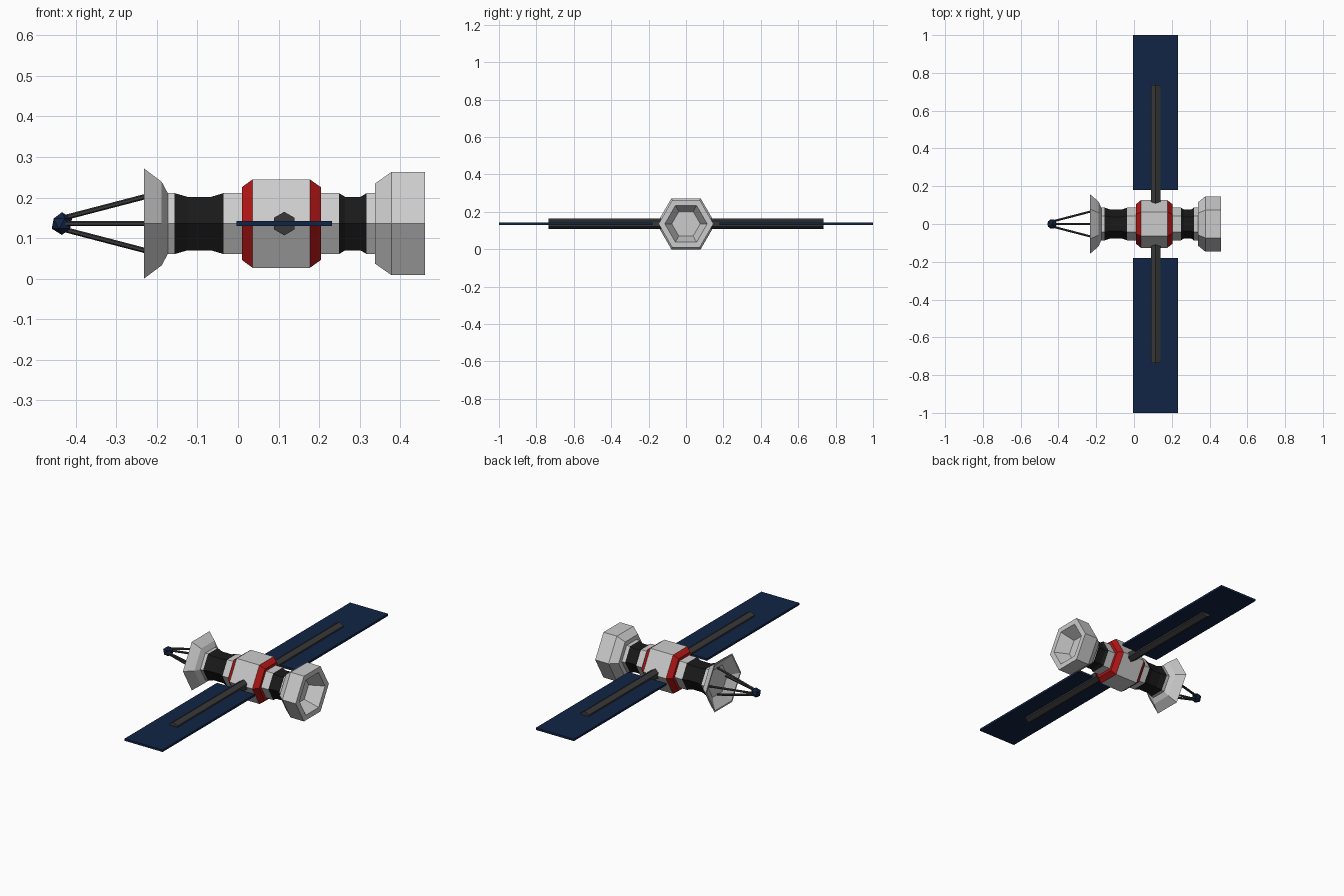
import bpy, bmesh
from math import cos, sin, pi
from mathutils import Vector

if "Cube" in bpy.data.objects:
    bpy.data.objects.remove(bpy.data.objects["Cube"])

CZ = 0.136  # height of the long axis


def mat(name, rgb):
    m = bpy.data.materials.new(name)
    m.diffuse_color = (*rgb, 1)
    m.use_nodes = True
    m.node_tree.nodes["Principled BSDF"].inputs["Base Color"].default_value = m.diffuse_color
    return m


GREY = mat("light_grey", (0.6, 0.6, 0.6))
BLACK = mat("black", (0.01, 0.01, 0.01))
DARK = mat("dark_grey", (0.04, 0.04, 0.04))
RED = mat("red", (0.45, 0.008, 0.008))
NAVY = mat("navy", (0.006, 0.018, 0.06))


def finish(name, bm, material):
    bmesh.ops.recalc_face_normals(bm, faces=bm.faces)
    me = bpy.data.meshes.new(name)
    bm.to_mesh(me)
    bm.free()
    me.materials.append(material)
    ob = bpy.data.objects.new(name, me)
    bpy.context.collection.objects.link(ob)
    return ob


def hex_lathe(name, profile, material):
    """Six-sided turning about the x axis; profile is (x, apothem)."""
    bm = bmesh.new()
    rings = []
    for x, a in profile:
        r = a / cos(pi / 6)
        rings.append([bm.verts.new((x, r * cos(k * pi / 3), CZ + r * sin(k * pi / 3)))
                      for k in range(6)])
    for p, q in zip(rings, rings[1:]):
        for k in range(6):
            bm.faces.new((p[k], p[(k + 1) % 6], q[(k + 1) % 6], q[k]))
    bm.faces.new(rings[0])
    bm.faces.new(rings[-1])
    return finish(name, bm, material)


def rod(name, a, b, r, material):
    """Hexagonal rod between two points."""
    a, b = Vector(a), Vector(b)
    bm = bmesh.new()
    bmesh.ops.create_cone(bm, cap_ends=True, segments=6, radius1=r, radius2=r,
                          depth=(b - a).length)
    ob = finish(name, bm, material)
    ob.location = (a + b) / 2
    ob.rotation_mode = 'QUATERNION'
    ob.rotation_quaternion = (b - a).to_track_quat('Z', 'Y')
    return ob


# Hull sections, front dish to rear nozzle
hex_lathe("dish", [(-.173, .075), (-.188, .103), (-.232, .136),
                   (-.232, .128), (-.195, .075)], GREY)
hex_lathe("dish_collar", [(-.18, .075), (-.156, .075)], GREY)
hex_lathe("front_bellows", [(-.156, .075), (-.125, .066), (-.066, .066), (-.036, .075)], BLACK)
hex_lathe("front_collar", [(-.036, .075), (.012, .075)], GREY)
hex_lathe("front_red_band", [(.010, .075), (.010, .090), (.036, .109)], RED)
hex_lathe("main_body", [(.036, .109), (.177, .109)], GREY)
hex_lathe("rear_red_band", [(.177, .109), (.204, .090), (.204, .075)], RED)
hex_lathe("rear_collar", [(.202, .075), (.249, .075)], GREY)
hex_lathe("rear_bellows", [(.249, .075), (.264, .066), (.302, .066), (.317, .075)], BLACK)
hex_lathe("nozzle_collar", [(.317, .075), (.345, .075)], GREY)
hex_lathe("nozzle", [(.338, .075), (.338, .099), (.378, .127), (.461, .127),
                     (.461, .098), (.385, .066)], GREY)

# Antenna struts and tip
for k in range(4):
    dy, dz = cos(k * pi / 2), sin(k * pi / 2)
    rod(f"antenna_strut_{k + 1}", (-.192, .076 * dy, CZ + .076 * dz),
        (-.43, .014 * dy, CZ + .014 * dz), .0065, DARK)
bm = bmesh.new()
bmesh.ops.create_icosphere(bm, subdivisions=1, radius=.028)
finish("antenna_tip", bm, NAVY).location = (-.434, 0, CZ)

# Solar panels and their booms on both sides
for side, s in (("near", -1), ("far", 1)):
    bm = bmesh.new()
    bmesh.ops.create_cube(bm, size=1)
    bmesh.ops.scale(bm, vec=(.236, .82, .012), verts=bm.verts)
    finish(f"{side}_solar_panel", bm, NAVY).location = (.114, s * .59, CZ)
    rod(f"{side}_boom", (.114, s * .1, CZ), (.114, s * .735, CZ), .029, DARK)
